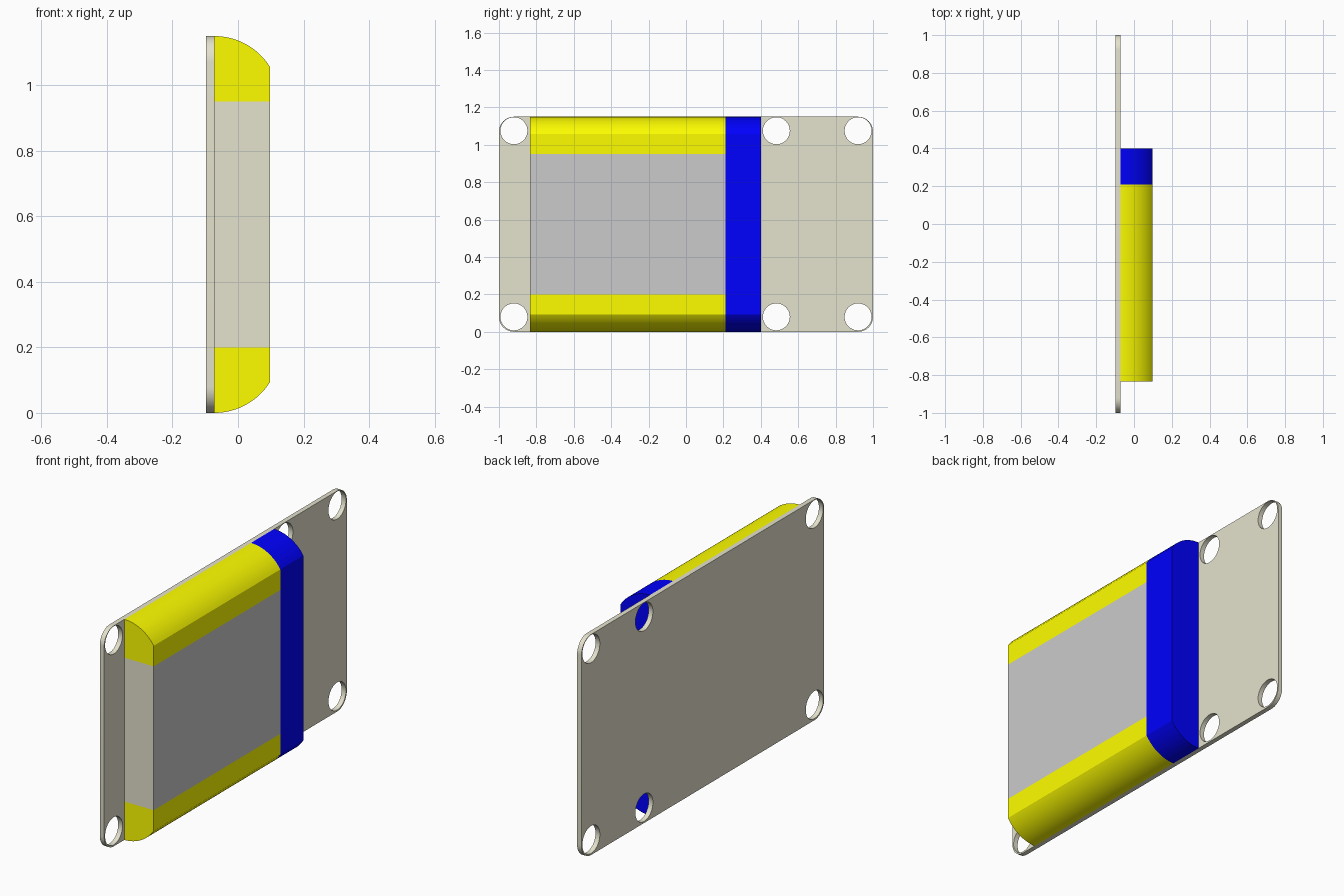
import bpy, bmesh, math
from mathutils import Matrix

if "Cube" in bpy.data.objects:
    bpy.data.objects.remove(bpy.data.objects["Cube"])

H = 1.15                      # overall height
X0, X1, X2 = -0.097, -0.072, 0.097   # plate back, plate front, body face
R = 0.2                       # rounded edge radius


def material(name, rgb):
    m = bpy.data.materials.new(name)
    m.diffuse_color = (*rgb, 1)
    m.use_nodes = True
    m.node_tree.nodes["Principled BSDF"].inputs["Base Color"].default_value = m.diffuse_color
    return m


BEIGE = material("beige", (0.78, 0.76, 0.61))
YELLOW = material("yellow", (1, 1, 0.0))
BLUE = material("blue", (0, 0, 1))
GREY = material("grey", (0.6, 0.6, 0.6))


def smooth(ob):
    bpy.ops.object.select_all(action='DESELECT')
    ob.select_set(True)
    bpy.context.view_layer.objects.active = ob
    bpy.ops.object.shade_smooth_by_angle(angle=math.radians(30))


def prism(name, profile, y0, y1, mat):
    """Extrude an (x, z) profile along y."""
    bm = bmesh.new()
    face = bm.faces.new([bm.verts.new((x, y0, z)) for x, z in profile])
    ext = bmesh.ops.extrude_face_region(bm, geom=[face])
    verts = [v for v in ext["geom"] if isinstance(v, bmesh.types.BMVert)]
    bmesh.ops.translate(bm, verts=verts, vec=(0, y1 - y0, 0))
    bmesh.ops.recalc_face_normals(bm, faces=bm.faces)
    me = bpy.data.meshes.new(name)
    bm.to_mesh(me)
    bm.free()
    me.materials.append(mat)
    ob = bpy.data.objects.new(name, me)
    bpy.context.collection.objects.link(ob)
    smooth(ob)
    return ob


def arc(cx, cy, r, a0, a1, n):
    return [(cx + r * math.cos(a0 + (a1 - a0) * i / n),
             cy + r * math.sin(a0 + (a1 - a0) * i / n)) for i in range(n + 1)]


def flip(points):
    return [(x, H - z) for x, z in points]


# Mounting plate: rounded outline with six holes, filled and extruded
c = 0.08
outline = []
for k, (y, z) in enumerate([(1 - c, H - c), (c - 1, H - c), (c - 1, c), (1 - c, c)]):
    outline += arc(y, z, c, k * math.pi / 2, (k + 1) * math.pi / 2, 12)
loops = [outline]
for y in (-0.92, 0.483, 0.92):
    for z in (0.08, H - 0.075):
        loops.append(arc(y, z, 0.072, 0, 2 * math.pi, 48)[:-1])
cu = bpy.data.curves.new("mounting_plate", 'CURVE')
cu.dimensions = '2D'
cu.fill_mode = 'BOTH'
cu.extrude = (X1 - X0) / 2
for pts in loops:
    s = cu.splines.new('POLY')
    s.points.add(len(pts) - 1)
    for p, (u, v) in zip(s.points, pts):
        p.co = (u, v, 0, 1)
    s.use_cyclic_u = True
cu.materials.append(BEIGE)
plate = bpy.data.objects.new("mounting_plate", cu)
bpy.context.collection.objects.link(plate)
bpy.context.view_layer.objects.active = plate
plate.select_set(True)
bpy.ops.object.convert(target='MESH')
plate = bpy.context.view_layer.objects.active
# stand the plate up in the y-z plane
plate.data.transform(Matrix(((0, 0, 1, (X0 + X1) / 2), (1, 0, 0, 0), (0, 1, 0, 0), (0, 0, 0, 1))))
bm = bmesh.new()
bm.from_mesh(plate.data)
bmesh.ops.remove_doubles(bm, verts=bm.verts, dist=1e-5)
bmesh.ops.recalc_face_normals(bm, faces=bm.faces)
bm.to_mesh(plate.data)
bm.free()
smooth(plate)

# Rounded edge shared by the rails and the end bar
edge = arc(X1, H - R, R, math.pi / 2, math.acos((X2 - X1) / R), 16)

# Yellow rails along the top and bottom of the body
rail = [(X1, H - R)] + edge + [(X2, H - R)]
prism("top_rail", rail, -0.833, 0.21, YELLOW)
prism("bottom_rail", flip(rail), -0.833, 0.21, YELLOW)

# Body between the rails, with a grey display face
body = prism("body", [(X1, R), (X1, H - R), (X2, H - R), (X2, R)], -0.833, 0.21, BEIGE)
body.data.materials.append(GREY)
for f in body.data.polygons:
    if f.normal.x > 0.9:
        f.material_index = 1

# Blue bar closing the end of the body
prism("end_bar", edge + flip(edge)[::-1], 0.21, 0.4, BLUE)
